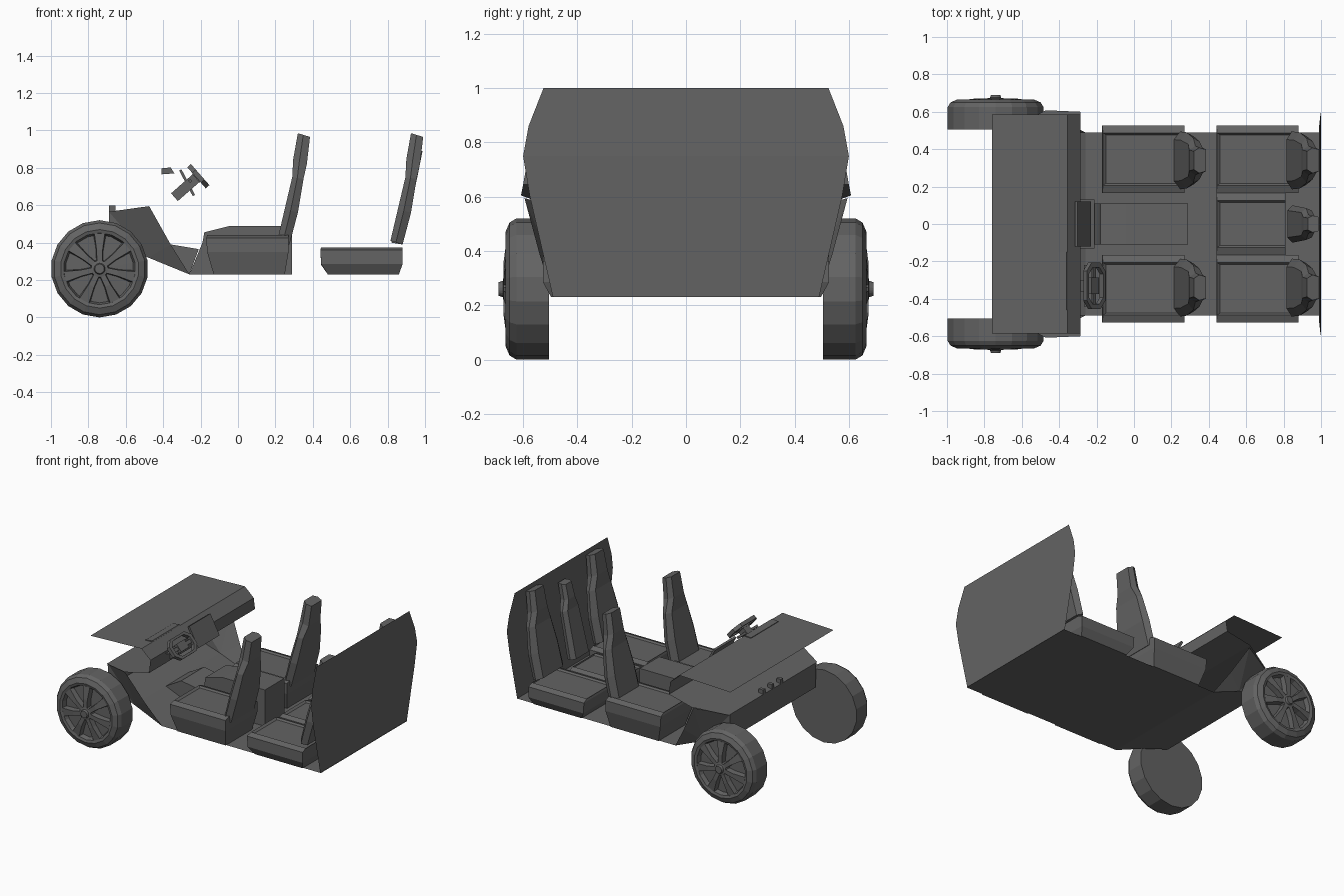
import bpy, bmesh, math
from mathutils import Vector, Matrix

if "Cube" in bpy.data.objects:
    bpy.data.objects.remove(bpy.data.objects["Cube"])

grey = bpy.data.materials.new("dark_grey")
grey.diffuse_color = (0.125, 0.125, 0.125, 1)
grey.use_nodes = True
grey.node_tree.nodes["Principled BSDF"].inputs["Base Color"].default_value = grey.diffuse_color


def make(name, verts, faces):
    bm = bmesh.new()
    vs = [bm.verts.new(v) for v in verts]
    for f in faces:
        bm.faces.new([vs[i] for i in f])
    bmesh.ops.remove_doubles(bm, verts=bm.verts, dist=1e-5)
    bmesh.ops.recalc_face_normals(bm, faces=bm.faces)
    me = bpy.data.meshes.new(name)
    bm.to_mesh(me)
    bm.free()
    me.materials.append(grey)
    ob = bpy.data.objects.new(name, me)
    bpy.context.collection.objects.link(ob)
    return ob


def loft(name, rings, caps=True, closed=True):
    n = len(rings[0])
    faces = []
    for r in range(len(rings) - 1):
        for i in range(n if closed else n - 1):
            j = (i + 1) % n
            faces.append([r * n + i, r * n + j, (r + 1) * n + j, (r + 1) * n + i])
    if caps:
        faces += [list(range(n))[::-1], [(len(rings) - 1) * n + i for i in range(n)]]
    return make(name, [p for r in rings for p in r], faces)


def prism(name, prof, y0, y1):
    return loft(name, [[(x, y, z) for x, z in prof] for y in (y0, y1)])


def box(name, loc, size, rot=0):
    m = Matrix.Translation(loc) @ Matrix.Rotation(rot, 4, 'Y')
    rings = [[m @ Vector((sx * size[0] / 2, sy * size[1] / 2, sz * size[2] / 2))
              for sx, sy in ((-1, -1), (1, -1), (1, 1), (-1, 1))] for sz in (-1, 1)]
    return loft(name, rings)


def cushion(name, cy, hw, dx, top, back=0.0):
    # stacked rectangles: narrow base, full sides, inset bolster line on top
    rows = [(.23, -.13, .25, hw - .03), (top - .09, -.165, .27, hw), (top - .015, -.17, .27, hw),
            (top, -.165, .27, hw - .04), (top - .012, -.15, .27, hw - .05)]
    loft(name, [[(a + dx, cy - w, z), (b + dx + back, cy - w, z),
                 (b + dx + back, cy + w, z), (a + dx, cy + w, z)] for z, a, b, w in rows])


def backrest(name, cy, dx, rows):
    # chamfered sections, each: z front, x front, z back, x back, half width
    rings = []
    for zf, xf, zb, xb, w in rows:
        xm, zm = xf * .55 + xb * .45, zf * .55 + zb * .45
        rings.append([(xf + dx, cy - w * .72, zf), (xm + dx, cy - w, zm), (xb + dx, cy - w * .85, zb),
                      (xb + dx, cy + w * .85, zb), (xm + dx, cy + w, zm), (xf + dx, cy + w * .72, zf)])
    loft(name, rings)


# seats: two in front, three behind
tall = [(.41, .21, .39, .275, .155), (.58, .25, .56, .32, .15), (.75, .29, .74, .35, .12),
        (.845, .295, .82, .368, .078), (.985, .32, .965, .385, .068)]
short = [(.40, .215, .39, .275, .10), (.72, .29, .71, .345, .085), (.79, .30, .78, .36, .05),
         (.89, .325, .89, .382, .045)]
for s, side in ((1, "left"), (-1, "right")):
    cushion("front_cushion_" + side, s * .347, .18, 0, .44)
    backrest("front_backrest_" + side, s * .34, 0, tall)
    cushion("rear_cushion_" + side, s * .347, .18, .61, .375)
    backrest("rear_backrest_" + side, s * .34, .605, tall)
cushion("rear_cushion_middle", 0, .165, .61, .37, -.07)
backrest("rear_backrest_middle", 0, .605, short)

# floor sheet, rising toe board and firewall
path = [(1, .23, .49), (-.26, .23, .49), (-.48, .32, .485), (-.69, .39, .48), (-.69, .565, .49)]
loft("floor", [[(x, -w, z) for x, z, w in path], [(x, w, z) for x, z, w in path]], False, False)

# footwell side panels, leaning outward to the dashboard
for s in (1, -1):
    make("kick_panel", [(-.26, s * .49, .23), (-.36, s * .54, .39), (-.475, s * .595, .595),
                        (-.69, s * .49, .565), (-.69, s * .48, .39), (-.48, s * .485, .32)],
         [(0, 1, 5), (1, 2, 5), (2, 3, 5), (3, 4, 5)])

# dashboard sheet with open ends
dash = [(-.76, .78, .585), (-.355, .795, .585), (-.285, .73, .585), (-.285, .645, .60),
        (-.47, .605, .608), (-.69, .565, .50)]
loft("dashboard", [[(x, -w, z) for x, z, w in dash], [(x, w, z) for x, z, w in dash]], False, False)
prism("instrument_hood", [(-.41, .797), (-.36, .802), (-.34, .77), (-.41, .765)], -.46, -.15)
box("centre_screen", (-.272, 0, .72), (.014, .24, .155), -.49)
for y in (-.1, 0, .1):
    box("firewall_pin", (-.672, y, .58), (.035, .025, .035))

# centre console and tunnel
prism("centre_console", [(-.26, .23), (-.19, .40), (-.18, .455), (-.04, .49), (.29, .49), (.29, .23)], -.11, .11)
prism("tunnel", [(-.26, .23), (-.48, .32), (-.36, .39), (-.21, .365)], -.13, .13)

# steering wheel: eight-sided squarish rim, hub, column and stalks
tilt = -.72
m = Matrix.Translation((-.212, -.33, .755)) @ Matrix.Rotation(tilt, 4, 'Y')
out = [(.08, .075), (.125, .035), (.125, -.035), (.08, -.075)]
out += [(-y, -z) for y, z in out]
sections = [(1, -.013), (1, .013), (.78, .013), (.78, -.013)]
loft("steering_rim", [[m @ Vector((x, y * k, z * k)) for k, x in sections]
                      for y, z in out + out[:1]], False)
box("steering_hub", m @ Vector((-.005, 0, 0)), (.025, .09, .06), tilt)
box("steering_spoke", m @ Vector((-.005, 0, 0)), (.012, .21, .025), tilt)
box("steering_column", m @ Vector((-.09, 0, 0)), (.16, .06, .055), tilt)
box("steering_stalks", m @ Vector((-.05, 0, .01)), (.015, .22, .015), tilt)

# rear closing panel
outline = [(.23, .49, .995), (.60, .575, .998), (.75, .6, 1), (.86, .58, .996), (1, .525, .99)]
loft("rear_panel", [[(x, -w, z), (x, w, z)] for z, w, x in outline], False, False)

# front wheels: turned tyre and rim, seven spokes
SIDES, R = 18, .26
prof = [(.505, 0), (.505, R), (.625, R), (.65, .245), (.665, .21), (.66, .192), (.63, .182),
        (.635, .05), (.672, .045), (.675, .03), (.69, .025), (.69, 0)]
for s, side in ((1, "left"), (-1, "right")):
    c = Vector((-.74, 0, R))
    rings = [[c + Vector((r * math.cos(a), s * y, r * math.sin(a)))
              for a in (2 * math.pi * (i + .5) / SIDES for i in range(SIDES))]
             for y, r in prof[1:-1]]
    loft("wheel_" + side, rings)
    for k in range(7):
        a = math.pi / 2 + 2 * math.pi * k / 7
        u = Vector((math.cos(a), 0, math.sin(a)))
        t = Vector((-math.sin(a), 0, math.cos(a)))
        sp = []
        for r, w, y in ((.03, .014, .672), (.10, .016, .672), (.19, .028, .66)):
            sp.append([c + u * r + t * w * q + Vector((0, s * yy, 0))
                       for q, yy in ((-1.3, .62), (1.3, .62), (1, y), (-1, y))])
        loft("spoke_" + side, sp)
